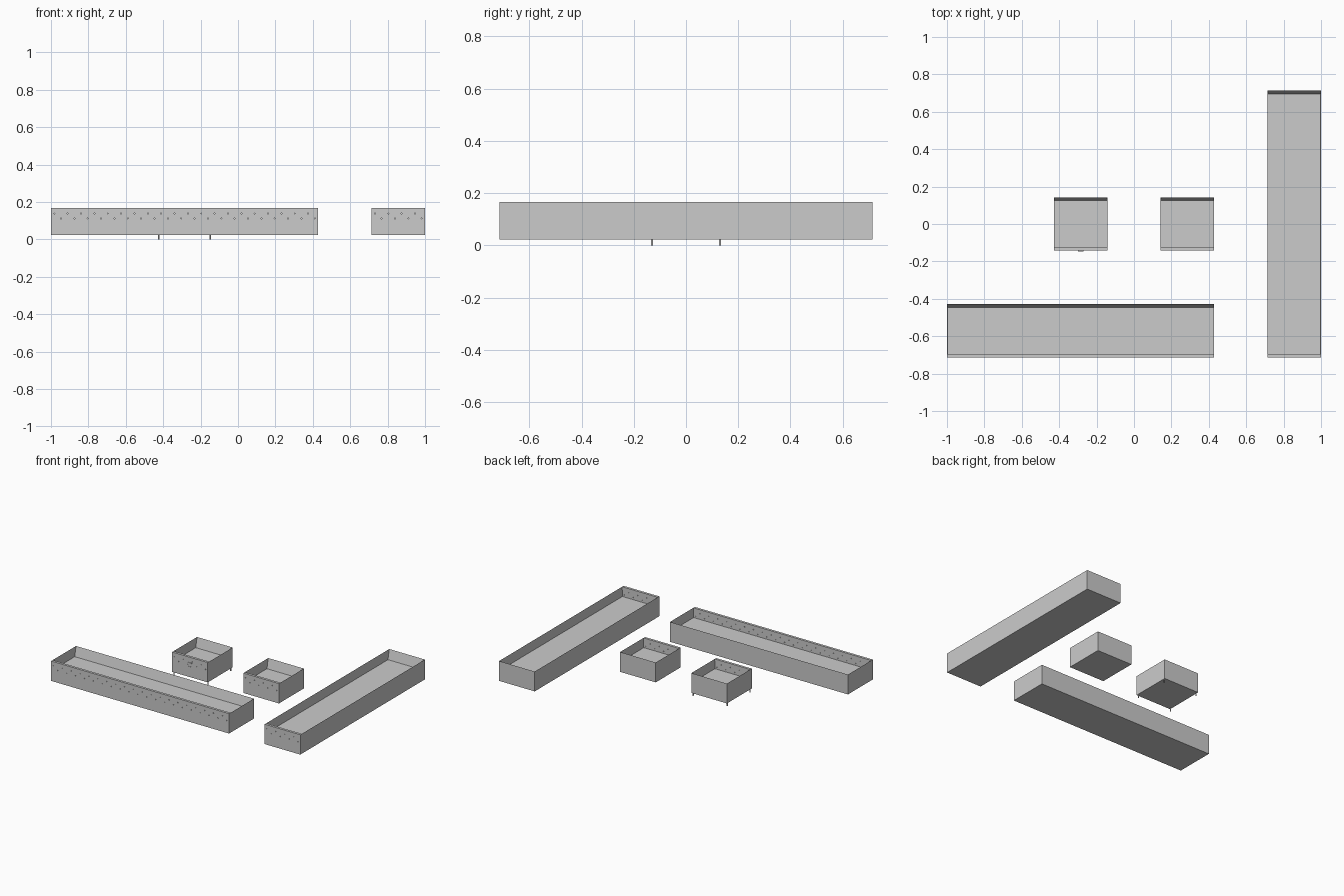
import bpy, bmesh
from mathutils import Matrix, Vector

if "Cube" in bpy.data.objects:
    bpy.data.objects.remove(bpy.data.objects["Cube"])

M = 2 / 7              # module size
Z0, Z1 = 0.023, 0.167  # underside and rim
FLOOR = 0.097
T, S = 0.018, 0.003    # end panel and side wall thickness


def add_box(bm, lo, hi):
    lo, hi = Vector(lo), Vector(hi)
    mat = Matrix.Translation((lo + hi) / 2) @ Matrix.Diagonal((*(hi - lo), 1))
    bmesh.ops.create_cube(bm, size=1, matrix=mat)


def add_cyl(bm, center, radius, depth, axis='Z', sides=8):
    rot = Matrix.Rotation(1.5707963, 4, 'X') if axis == 'Y' else Matrix()
    bmesh.ops.create_cone(bm, cap_ends=True, segments=sides, radius1=radius, radius2=radius,
                          depth=depth, matrix=Matrix.Translation(center) @ rot)


def finish(name, bm):
    me = bpy.data.meshes.new(name)
    bm.to_mesh(me)
    bm.free()
    ob = bpy.data.objects.new(name, me)
    bpy.context.collection.objects.link(ob)
    return ob


def tray(name, x0, x1, y0, y1):
    # body: one block with the top inset and pushed down to the floor
    bm = bmesh.new()
    add_box(bm, (x0, y0 + T, Z0), (x1, y1, Z1))
    bm.normal_update()
    top = max(bm.faces, key=lambda f: f.calc_center_median().z)
    bmesh.ops.inset_region(bm, faces=[top], thickness=S)
    for v in top.verts:
        v.co.z = FLOOR
        v.co.y = y0 + T if v.co.y < (y0 + y1) / 2 else y1 - T
    # remove the wall strip on the front side, the front panel closes it
    front = [f for f in bm.faces if all(abs(v.co.y - y0 - T) < 1e-5 for v in f.verts)]
    bmesh.ops.delete(bm, geom=front, context='FACES_ONLY')
    finish(name + "_body", bm)

    # perforated front panel
    bm = bmesh.new()
    add_box(bm, (x0, y0, Z0), (x1, y0 + T, Z1))
    panel = finish(name + "_front_panel", bm)
    bm = bmesh.new()
    n = round((x1 - x0) / M) * 8
    step = (x1 - x0) / n
    for row, z in enumerate((0.138, 0.112)):
        for i in range(row, n, 2):
            add_cyl(bm, (x0 + (i + 0.5) * step, y0 + T / 2, z), 0.003, T * 2, 'Y')
    cutter = finish(name + "_hole_cutter", bm)
    cutter.hide_render = True
    cutter.hide_set(True)
    mod = panel.modifiers.new("holes", 'BOOLEAN')
    mod.operation, mod.solver, mod.object = 'DIFFERENCE', 'EXACT', cutter


# four planters: two square, two long
tray("square_planter_left", -1.5 * M, -0.5 * M, -M / 2, M / 2)
tray("square_planter_right", 0.5 * M, 1.5 * M, -M / 2, M / 2)
tray("long_planter_front", -1, 1.5 * M, -2.5 * M, -1.5 * M)
tray("long_planter_side", 2.5 * M, 1, -2.5 * M, 2.5 * M)

# legs of the left square planter
bm = bmesh.new()
for sx in (-1, 1):
    for sy in (-1, 1):
        add_cyl(bm, (-M + sx * 0.137, sy * 0.13, Z0 / 2), 0.004, Z0, sides=12)
finish("planter_legs", bm)

# small fittings on its front face
bm = bmesh.new()
add_box(bm, (-M - 0.009, -M / 2 - 0.003, 0.072), (-M + 0.009, -M / 2, 0.1))
finish("front_plate", bm)
bm = bmesh.new()
add_box(bm, (-M - 0.015, -M / 2 - 0.003, 0.122), (-M + 0.015, -M / 2, 0.128))
finish("front_bar", bm)
